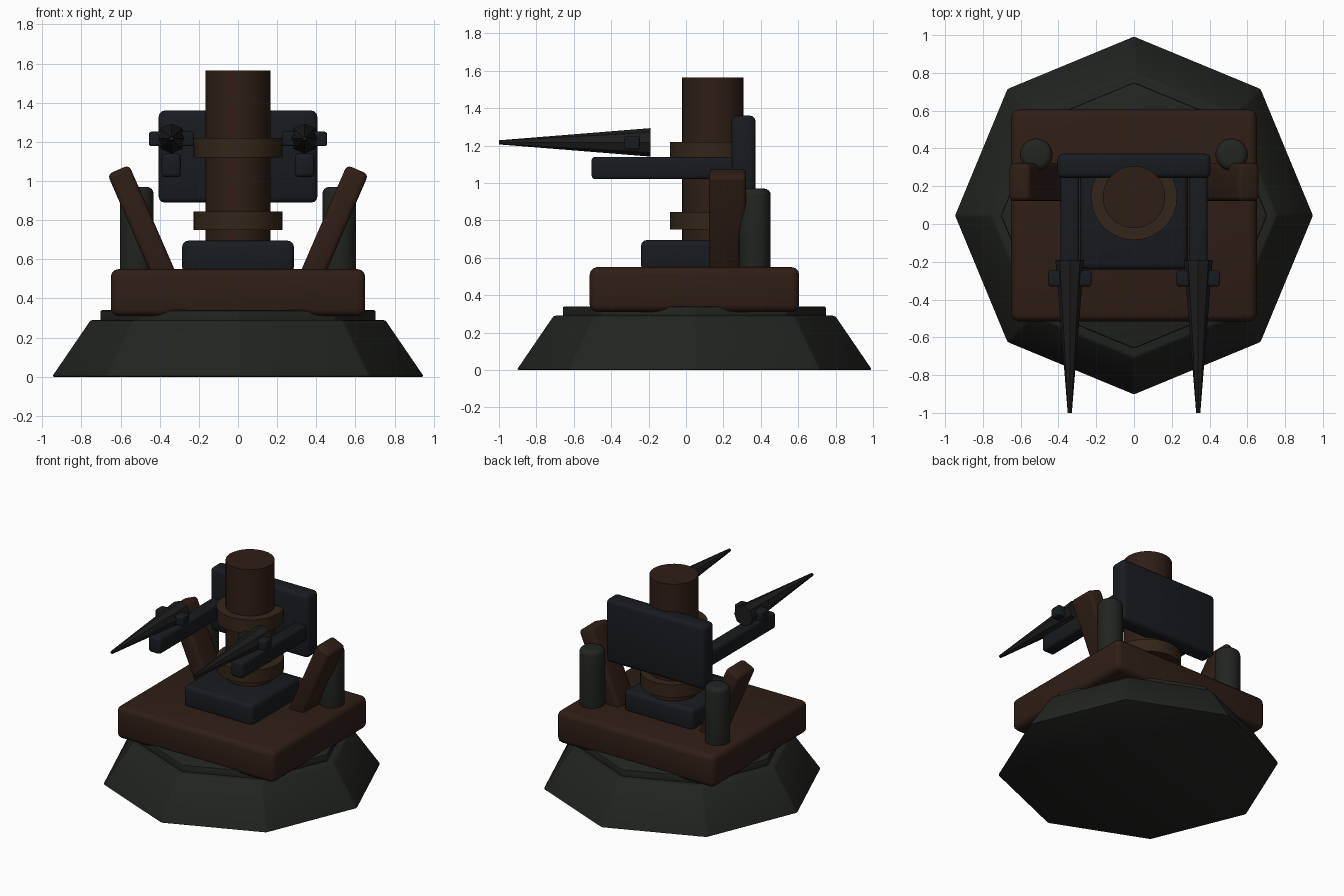
import bpy
import math
from mathutils import Vector

cube = bpy.data.objects.get("Cube")
if cube:
    bpy.data.objects.remove(cube, do_unlink=True)


def material(name, color):
    m = bpy.data.materials.new(name)
    m.use_nodes = True
    m.diffuse_color = (*color, 1)
    bsdf = m.node_tree.nodes["Principled BSDF"]
    bsdf.inputs["Base Color"].default_value = (*color, 1)
    bsdf.inputs["Roughness"].default_value = 0.8
    return m


STONE = material("dark_stone", (0.016, 0.018, 0.015))
WOOD = material("brown_wood", (0.028, 0.013, 0.008))
STEEL = material("blue_steel", (0.009, 0.011, 0.014))
BRONZE = material("bronze", (0.033, 0.019, 0.009))
IRON = material("iron", (0.011, 0.012, 0.011))


def finish(name, mat, bevel=0, segments=3, smooth=True):
    ob = bpy.context.object
    ob.name = name
    ob.data.materials.append(mat)
    bpy.ops.object.transform_apply(location=False, rotation=True, scale=True)
    if bevel:
        mod = ob.modifiers.new("Rounded edges", "BEVEL")
        mod.width = bevel
        mod.segments = segments
        mod.limit_method = "ANGLE"
        bpy.ops.object.modifier_apply(modifier=mod.name)
    if smooth:
        bpy.ops.object.shade_smooth_by_angle(angle=math.radians(35))
    return ob


def box(name, low, high, mat, bevel=0.02, tilt=0):
    low, high = Vector(low), Vector(high)
    bpy.ops.mesh.primitive_cube_add(size=1, location=(low + high) / 2,
                                    rotation=(0, tilt, 0))
    bpy.context.object.scale = high - low
    return finish(name, mat, bevel)


def drum(name, x, y, z0, z1, r0, r1, mat, sides=32, bevel=0.0, segments=3):
    bpy.ops.mesh.primitive_cone_add(vertices=sides, radius1=r0, radius2=r1,
                                    depth=z1 - z0, location=(x, y, (z0 + z1) / 2))
    return finish(name, mat, bevel, segments)


MID = 0.045    # centre of the footing
COL = 0.143    # centre of the column

# Octagonal footing and the deck on it
drum("footing", 0, MID, 0, 0.29, 0.953, 0.755, STONE, 8, 0.012, 2)
drum("footing_step", 0, MID, 0.27, 0.34, 0.705, 0.705, STONE, 8, 0.01, 2)
box("deck", (-0.65, -0.515, 0.31), (0.65, 0.605, 0.55), WOOD, 0.04)
box("column_pad", (-0.285, -0.24, 0.53), (0.285, 0.33, 0.695), STEEL, 0.03)

# Column with two collars
drum("column", 0, COL, 0.66, 1.565, 0.165, 0.165, WOOD)
for name, low, high in (("lower_collar", 0.75, 0.845), ("upper_collar", 1.12, 1.22)):
    drum(name, 0, COL, low, high, 0.228, 0.228, BRONZE)

# Shield plate behind the column
box("back_plate", (-0.405, 0.243, 0.89), (0.405, 0.372, 1.36), STEEL, 0.03)

# Paired parts on each side
for side, s in (("left", 1), ("right", -1)):
    x = 0.34 * s
    box(side + "_rail", (x - 0.05, -0.505, 1.02), (x + 0.05, 0.27, 1.14), STEEL)

    # Spike pointing forward, with its cross pin
    bpy.ops.mesh.primitive_cone_add(vertices=8, radius1=0.076, radius2=0.011,
                                    depth=0.81, location=(x, -0.595, 1.217),
                                    rotation=(math.pi / 2, 0, 0))
    finish(side + "_spike", IRON, smooth=False)
    box(side + "_cross_pin", (x - 0.115, -0.33, 1.178), (x + 0.115, -0.247, 1.252),
        STEEL, 0.012)

    # Leaning brace and the post behind it
    cx = 0.482 * s
    box(side + "_brace", (cx - 0.06, 0.122, 0.435), (cx + 0.06, 0.322, 1.085),
        WOOD, 0.025, math.radians(23.5) * s)
    drum(side + "_post", 0.517 * s, 0.367, 0.5, 0.97, 0.086, 0.086, STONE, 24, 0.035, 4)
